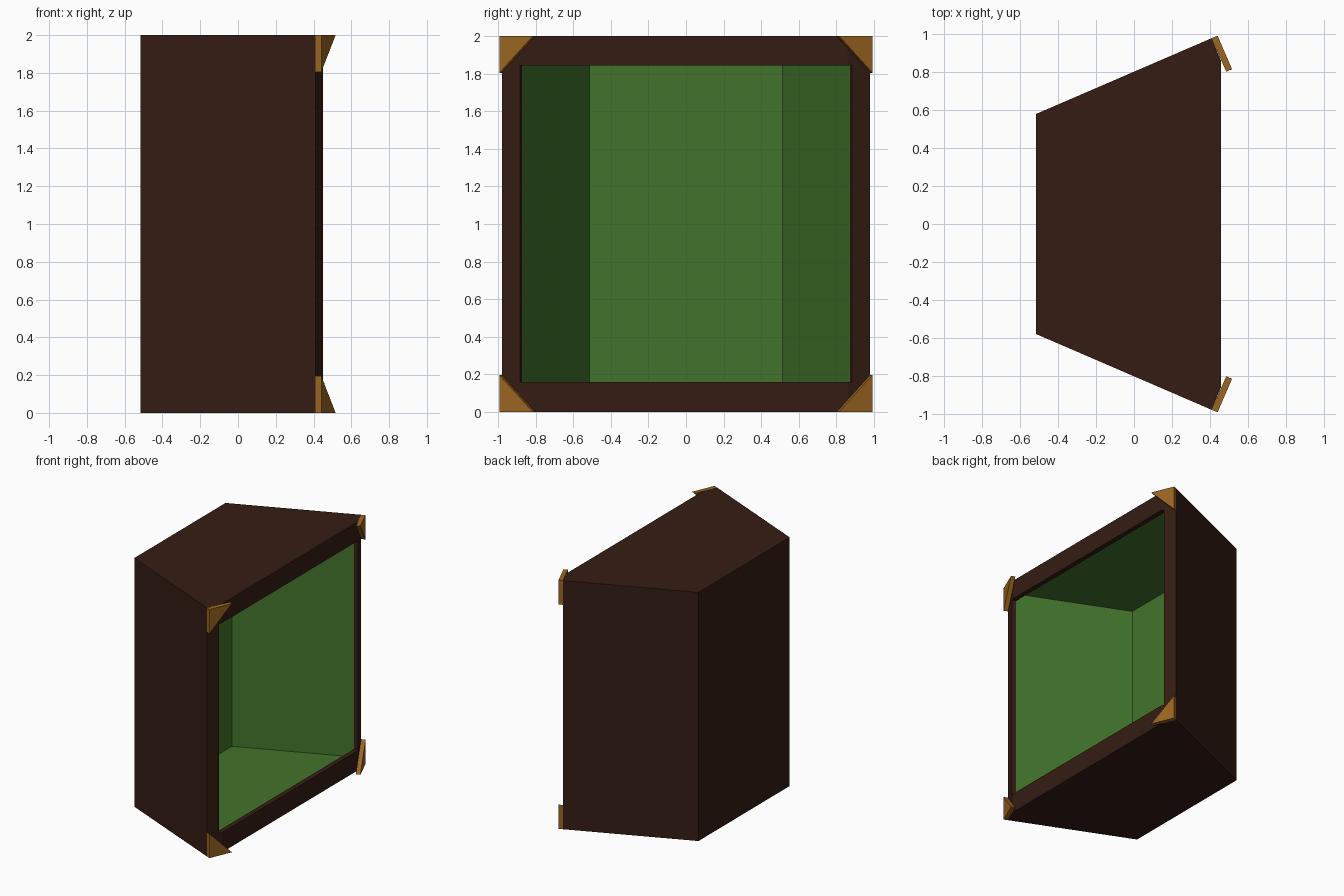
import bpy, bmesh

if "Cube" in bpy.data.objects:
    bpy.data.objects.remove(bpy.data.objects["Cube"])


def material(name, rgb):
    m = bpy.data.materials.new(name)
    m.diffuse_color = (*rgb, 1)
    m.use_nodes = True
    m.node_tree.nodes["Principled BSDF"].inputs["Base Color"].default_value = m.diffuse_color
    return m


BROWN = material("dark_wood", (0.035, 0.012, 0.007))
GREEN = material("green_lining", (0.055, 0.175, 0.025))
GOLD = material("brass", (0.33, 0.13, 0.015))


def prism(name, base, offset, mats, index=0):
    """Extrude a flat outline (3D points) along an offset vector."""
    bm = bmesh.new()
    face = bm.faces.new([bm.verts.new(p) for p in base])
    out = bmesh.ops.extrude_face_region(bm, geom=[face])
    top = [v for v in out["geom"] if isinstance(v, bmesh.types.BMVert)]
    bmesh.ops.translate(bm, vec=offset, verts=top)
    bmesh.ops.recalc_face_normals(bm, faces=bm.faces)
    for f in bm.faces:
        f.material_index = index
    mesh = bpy.data.meshes.new(name)
    bm.to_mesh(mesh)
    bm.free()
    for m in mats:
        mesh.materials.append(m)
    ob = bpy.data.objects.new(name, mesh)
    bpy.context.collection.objects.link(ob)
    return ob


def plan_prism(name, half, z0, z1, index=0):
    """Upright prism from half an outline, mirrored across y = 0."""
    outline = half + [(x, -y) for x, y in reversed(half)]
    return prism(name, [(x, y, z0) for x, y in outline], (0, 0, z1 - z0),
                 [BROWN, GREEN], index)


def inner_y(x):
    """Half width of the flared interior at depth x."""
    return 0.885 + (x - 0.447) * 0.43


def cut(target, cutter):
    mod = target.modifiers.new(cutter.name, 'BOOLEAN')
    mod.operation = 'DIFFERENCE'
    mod.solver = 'EXACT'
    mod.object = cutter
    cutter.hide_render = True
    cutter.hide_set(True)


# Cabinet: flared block, hollowed by a green cavity and a framed front opening
cabinet = plan_prism("cabinet", [(-0.517, 0.58), (0.41, 0.98), (0.459, 0.86)], 0, 2)
cavity = plan_prism("cavity_cutter", [(x, inner_y(x)) for x in (-0.415, 0.42)],
                    0.095, 1.905, 1)
opening = plan_prism("opening_cutter", [(x, inner_y(x) - 0.001) for x in (0.39, 0.6)],
                     0.158, 1.845)
cut(cabinet, cavity)
cut(cabinet, opening)

# Triangular brass guards on the four front corners
for side, s in (("left", -1), ("right", 1)):
    for level, z, zt in (("lower", 0, 0.195), ("upper", 2, 1.805)):
        prism(f"{level}_{side}_corner_guard",
              [(0.41, 0.98 * s, z), (0.486, 0.803 * s, z), (0.41, 0.98 * s, zt)],
              (0.031, 0.013 * s, 0), [GOLD])
